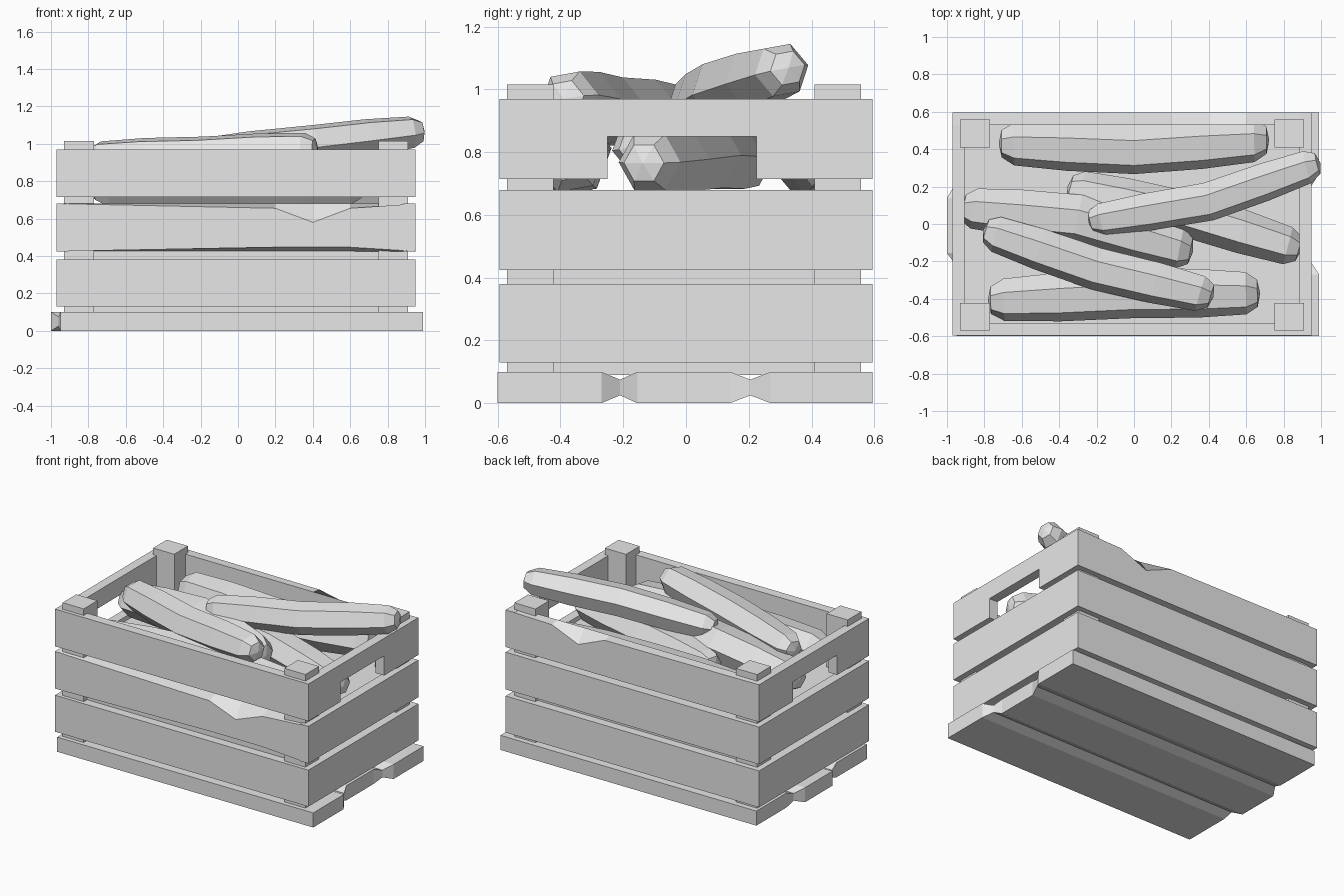
import bpy, bmesh, math
from mathutils import Vector

old = bpy.data.objects.get("Cube")
if old:
    bpy.data.objects.remove(old, do_unlink=True)

grey = bpy.data.materials.new("plain_grey")
grey.use_nodes = True
grey.diffuse_color = (0.8, 0.8, 0.8, 1)
grey.node_tree.nodes["Principled BSDF"].inputs["Base Color"].default_value = (0.8, 0.8, 0.8, 1)


def loft(name, rings, tip=0):
    """Skin a row of matching closed rings; a tip turns the caps into fans."""
    bm = bmesh.new()
    rows = [[bm.verts.new(p) for p in ring] for ring in rings]
    n = len(rows[0])
    for a, b in zip(rows, rows[1:]):
        for i in range(n):
            j = (i + 1) % n
            bm.faces.new((a[i], a[j], b[j], b[i]))
    caps = [bm.faces.new(rows[0]), bm.faces.new(rows[-1])]
    bmesh.ops.recalc_face_normals(bm, faces=bm.faces)
    if tip:
        bmesh.ops.poke(bm, faces=caps, offset=tip)
    mesh = bpy.data.meshes.new(name)
    bm.to_mesh(mesh)
    bm.free()
    mesh.materials.append(grey)
    obj = bpy.data.objects.new(name, mesh)
    bpy.context.collection.objects.link(obj)
    return obj


def box(name, x0, x1, y0, y1, z0, z1):
    ring = [(x0, y0), (x1, y0), (x1, y1), (x0, y1)]
    return loft(name, [[(x, y, z) for x, y in ring] for z in (z0, z1)])


LEFT, RIGHT, DEPTH = -0.97, 0.95, 0.595
WALL = 0.065
LEVELS = [(0.13, 0.38), (0.425, 0.68), (0.715, 0.97)]


# Long slat, with optional worn outer edges and a chip in the top edge
def long_slat(name, side, z0, z1, wear=0, chip=0, lift=0):
    outer, inner = side * DEPTH, side * (DEPTH - WALL)
    columns = [(LEFT, 0, 0), (0.2, wear, lift), (0.4, chip, lift),
               (0.6, wear, lift), (RIGHT, 0, 0)]
    loft(name, [[(x, outer, z0 + up), (x, outer, z1 - drop), (x, inner, z1), (x, inner, z0)]
                for x, drop, up in columns])


for level, (z0, z1) in enumerate(LEVELS):
    for side, label in ((-1, "front"), (1, "back")):
        name = f"{label}_slat_{level + 1}"
        if label == "front" and level == 1:
            long_slat(name, side, z0, z1, wear=0.025, chip=0.1, lift=0.022)
        elif label == "back" and level == 2:
            long_slat(name, side, z0, z1, wear=0.008, chip=0.09)
        else:
            box(name, LEFT, RIGHT, *sorted((side * DEPTH, side * (DEPTH - WALL))), z0, z1)

# End slats; the top ones carry a hand hole open at the bottom
end = DEPTH - 0.001
for label, x0, x1 in (("right", LEFT, LEFT + WALL), ("left", RIGHT - WALL, RIGHT)):
    for level, (z0, z1) in enumerate(LEVELS[:2]):
        box(f"{label}_end_slat_{level + 1}", x0, x1, -end, end, z0, z1)
    z0, z1 = LEVELS[2]
    outline = [(-end, z0), (-0.25, z0), (-0.25, 0.85), (0.225, 0.85),
               (0.225, z0), (end, z0), (end, z1), (-end, z1)]
    loft(f"{label}_handle_slat", [[(x, y, z) for y, z in outline] for x in (x0, x1)])

# Corner posts
for xl, x in (("right", -0.93), ("left", 0.75)):
    for yl, y in (("front", -0.57), ("back", 0.41)):
        box(f"{yl}_{xl}_post", x, x + 0.16, y, y + 0.148, 0.09, 1.015)

# Base of three staggered boards joined by tapered grooves
base = [(-0.6, -0.95, 0.99, 0), (-0.27, -0.95, 0.99, 0), (-0.21, -0.96, 0.95, 0.025),
        (-0.155, -1, 0.93, 0), (0.14, -1, 0.93, 0), (0.205, -0.96, 0.95, 0.025),
        (0.27, -0.95, 0.99, 0), (0.595, -0.95, 0.99, 0)]
loft("base_boards", [[(x0, y, t), (x1, y, t), (x1, y, 0.1 - t), (x0, y, 0.1 - t)]
                     for y, x0, x1, t in base])

# Inner filling below the vegetables
box("filling", LEFT + 0.06, RIGHT - 0.06, -0.535, 0.535, 0.09, 0.65)


# Long six-sided vegetable, bent at its middle
def vegetable(name, start, middle, finish, radius, twist=0):
    a, m, b = Vector(start), Vector(middle), Vector(finish)
    along = (b - a).normalized()
    across = Vector((0, 0, 1)).cross(along).normalized()
    up = along.cross(across)
    rings = []
    for t, size in ((0.015, 0.55), (0.06, 0.85), (0.25, 0.98), (0.5, 1),
                    (0.75, 0.98), (0.94, 0.85), (0.985, 0.55)):
        c = a.lerp(m, t * 2) if t < 0.5 else m.lerp(b, t * 2 - 1)
        angles = [math.radians(twist + 60 * i) for i in range(6)]
        rings.append([c + radius * size * (across * math.cos(g) + up * math.sin(g))
                      for g in angles])
    loft(name, rings, tip=0.015)


vegetable("back_vegetable", (-0.73, 0.43, 0.8), (0, 0.4, 0.78), (0.73, 0.45, 0.8), 0.135, 10)
vegetable("front_vegetable", (-0.79, -0.41, 0.77), (0, -0.37, 0.79), (0.68, -0.37, 0.78), 0.135, 10)
vegetable("low_vegetable", (-0.36, 0.2, 0.78), (0.25, 0.06, 0.79), (0.9, -0.14, 0.765), 0.12)
vegetable("right_vegetable", (-0.93, 0.09, 0.8), (-0.3, 0.03, 0.85), (0.32, -0.15, 0.82), 0.13, 10)
vegetable("top_front_vegetable", (-0.81, -0.03, 0.92), (-0.2, -0.24, 0.93), (0.43, -0.39, 0.97), 0.115, 10)
vegetable("top_back_vegetable", (-0.25, 0.01, 0.94), (0.4, 0.12, 1.0), (1.0, 0.33, 1.07), 0.105, 10)
